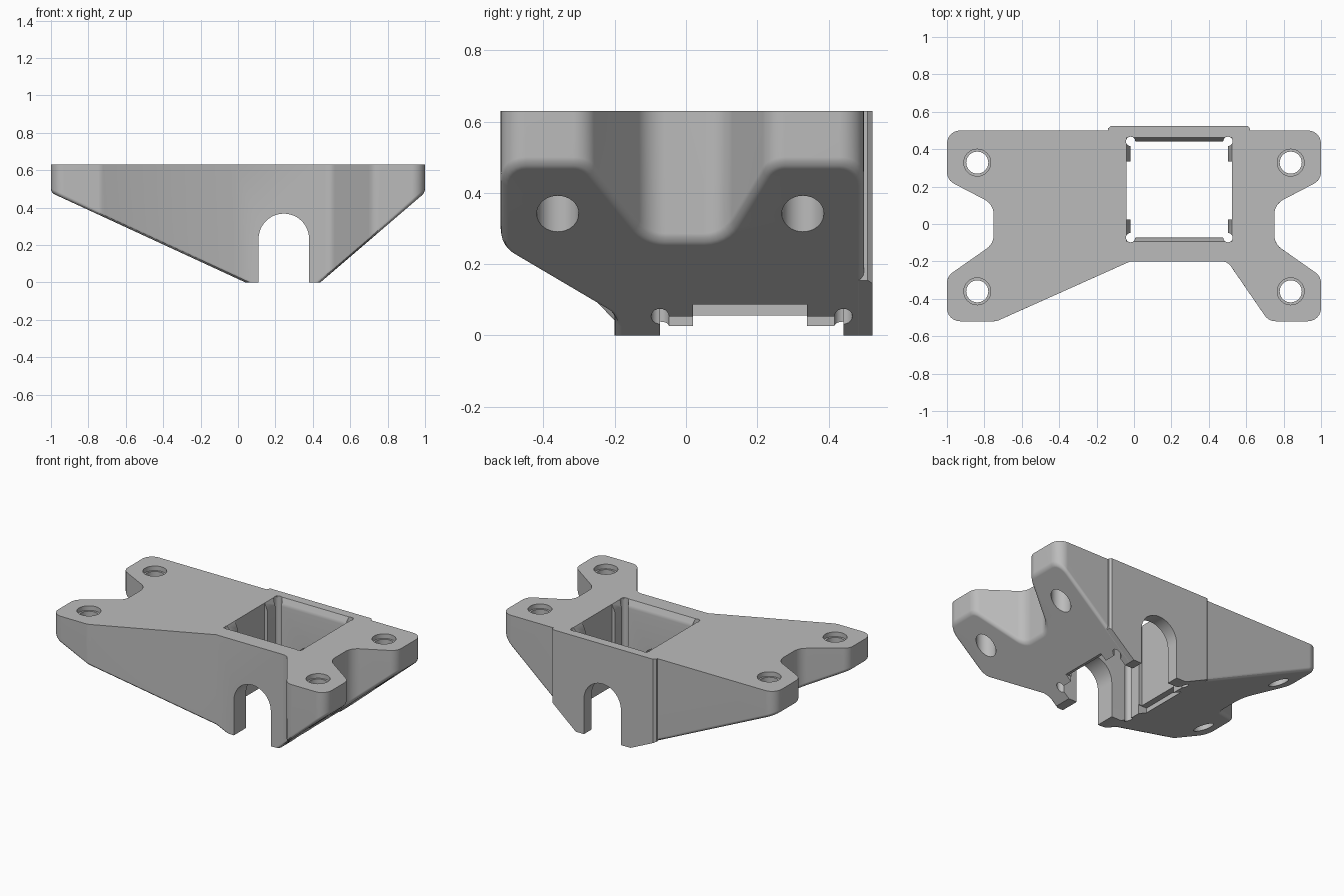
import bpy, bmesh, math
from mathutils import Vector

if "Cube" in bpy.data.objects:
    bpy.data.objects.remove(bpy.data.objects["Cube"], do_unlink=True)

TOP = 0.63


def rounded(corners, steps=6):
    """Turn (x, y, radius) corners into an outline with arcs."""
    out = []
    for i, (x, y, r) in enumerate(corners):
        p = Vector((x, y))
        if not r:
            out.append(p)
            continue
        da = (Vector(corners[i - 1][:2]) - p).normalized()
        db = (Vector(corners[(i + 1) % len(corners)][:2]) - p).normalized()
        half = da.angle(db) / 2
        centre = p + (da + db).normalized() * r / math.sin(half)
        start = (p + da * r / math.tan(half) - centre).normalized()
        end = (p + db * r / math.tan(half) - centre).normalized()
        for k in range(steps + 1):
            out.append(centre + start.slerp(end, k / steps) * r)
    return out


def prism(name, points, offset):
    """Closed solid: polygon swept along offset."""
    bm = bmesh.new()
    near = [bm.verts.new(p) for p in points]
    far = [bm.verts.new(Vector(p) + Vector(offset)) for p in points]
    bm.faces.new(near)
    bm.faces.new(far[::-1])
    for i in range(len(near)):
        bm.faces.new((near[i - 1], near[i], far[i], far[i - 1]))
    bmesh.ops.recalc_face_normals(bm, faces=bm.faces)
    mesh = bpy.data.meshes.new(name)
    bm.to_mesh(mesh)
    bm.free()
    obj = bpy.data.objects.new(name, mesh)
    bpy.context.collection.objects.link(obj)
    return obj


def box(x0, x1, y0, y1, z0, z1, flare=0):
    """Box whose top may flare outwards."""
    obj = prism("cutter", [(x0, y0, z0), (x1, y0, z0), (x1, y1, z0), (x0, y1, z0)],
                (0, 0, z1 - z0))
    mx, my, mz = (x0 + x1) / 2, (y0 + y1) / 2, (z0 + z1) / 2
    for v in obj.data.vertices:
        if v.co.z > mz:
            v.co.x += math.copysign(flare, v.co.x - mx)
            v.co.y += math.copysign(flare, v.co.y - my)
    return obj


def cylinder(x, y, r, z0, z1, sides=32):
    ring = [(x + r * math.cos(math.tau * k / sides), y + r * math.sin(math.tau * k / sides), z0)
            for k in range(sides)]
    return prism("cutter", ring, (0, 0, z1 - z0))


def combine(obj, tools, operation):
    """Apply boolean operations and remove the tool objects."""
    for tool in tools:
        tool.hide_render = True
        mod = obj.modifiers.new("combine", 'BOOLEAN')
        mod.operation, mod.solver, mod.object = operation, 'EXACT', tool
    bpy.context.view_layer.update()
    graph = bpy.context.evaluated_depsgraph_get()
    mesh = bpy.data.meshes.new_from_object(obj.evaluated_get(graph))
    obj.modifiers.clear()
    obj.data = mesh
    for tool in tools:
        bpy.data.objects.remove(tool, do_unlink=True)


def front_profile():
    """Side-to-side silhouette with sloping undersides."""
    shape = [(-1.1, 0.526), (0.04, 0), (0.44, 0), (1.1, 0.566), (1.1, 0.8), (-1.1, 0.8)]
    return prism("profile", [(x, -1, z) for x, z in shape], (0, 2, 0))


# Plan outline with four arms
outline = rounded([
    (-1, 0.5, 0.07), (-1, 0.235, 0.07), (-0.75, 0.105, 0.09), (-0.75, -0.105, 0.09),
    (-1, -0.28, 0.07), (-1, -0.52, 0.07), (-0.735, -0.52, 0.07), (-0.02, -0.2, 0),
    (0.5, -0.2, 0.06), (0.72, -0.52, 0.07), (1, -0.52, 0.07), (1, -0.28, 0.07),
    (0.75, -0.105, 0.09), (0.75, 0.105, 0.09), (1, 0.235, 0.07), (1, 0.5, 0.07)])
body = prism("mounting_bracket", [(p.x, p.y, -0.1) for p in outline], (0, 0, TOP + 0.1))
combine(body, [front_profile()], 'INTERSECT')

# Soften the edges between the slopes and the side walls
bm = bmesh.new()
bm.from_mesh(body.data)
soft = []
for e in bm.edges:
    tilt = sorted(f.normal.z for f in e.link_faces)
    if len(tilt) == 2 and -0.97 < tilt[0] < -0.3 and abs(tilt[1]) < 0.05:
        soft.append(e)
bmesh.ops.bevel(bm, geom=soft, offset=0.02, segments=3, profile=0.5, affect='EDGES',
                clamp_overlap=False)
bm.to_mesh(body.data)
bm.free()

# Raised pad on the back
pad_plan = [(-0.14, 0.485), (0.62, 0.485), (0.62, 0.51), (0.61, 0.523),
            (-0.125, 0.523), (-0.14, 0.51)]
pad = prism("back_pad", [(x, y, -0.1) for x, y in pad_plan], (0, 0, TOP + 0.1))
combine(pad, [front_profile()], 'INTERSECT')
combine(body, [pad], 'UNION')

# Square well, flared rim, side recesses and clip undercut
X0, X1, Y0, Y1 = -0.018, 0.502, -0.073, 0.442
cuts = [box(X0, X1, Y0, Y1, -0.2, 0.7),
        box(X0, X1, Y0, Y1, TOP - 0.05, TOP + 0.001, flare=0.022),
        box(X0 - 0.022, X1 + 0.022, 0.025, 0.335, -0.2, 0.71),
        box(-0.08, 0.555, 0.02, 0.34, -0.21, 0.087)]
# Corner reliefs
cuts += [cylinder(x, y, 0.025, -0.22, 0.72, 20) for x in (X0, X1) for y in (Y0, Y1)]
# Screw holes with shallow counterbores
for x in (-0.838, 0.838):
    for y in (0.328, -0.36):
        cuts += [cylinder(x, y, 0.059, -0.1, 0.7), cylinder(x, y, 0.072, TOP - 0.03, 0.71)]
# Arched passage from front to back
arch = [(0.11, -1, -0.1), (0.38, -1, -0.1)]
arch += [(0.245 + 0.135 * math.cos(a), -1, 0.233 + 0.135 * math.sin(a))
         for a in (math.pi * k / 24 for k in range(25))]
cuts.append(prism("cutter", arch, (0, 2, 0)))
combine(body, cuts, 'DIFFERENCE')

# Material and shading
mat = bpy.data.materials.new("plain_grey")
mat.use_nodes = True
grey = (0.5, 0.5, 0.5, 1)
mat.diffuse_color = grey
mat.node_tree.nodes["Principled BSDF"].inputs["Base Color"].default_value = grey
body.data.materials.clear()
body.data.materials.append(mat)
bpy.ops.object.select_all(action='DESELECT')
body.select_set(True)
bpy.context.view_layer.objects.active = body
bpy.ops.object.shade_smooth_by_angle(angle=math.radians(30))
weighted = body.modifiers.new("weighted_normals", 'WEIGHTED_NORMAL')
weighted.keep_sharp = True
